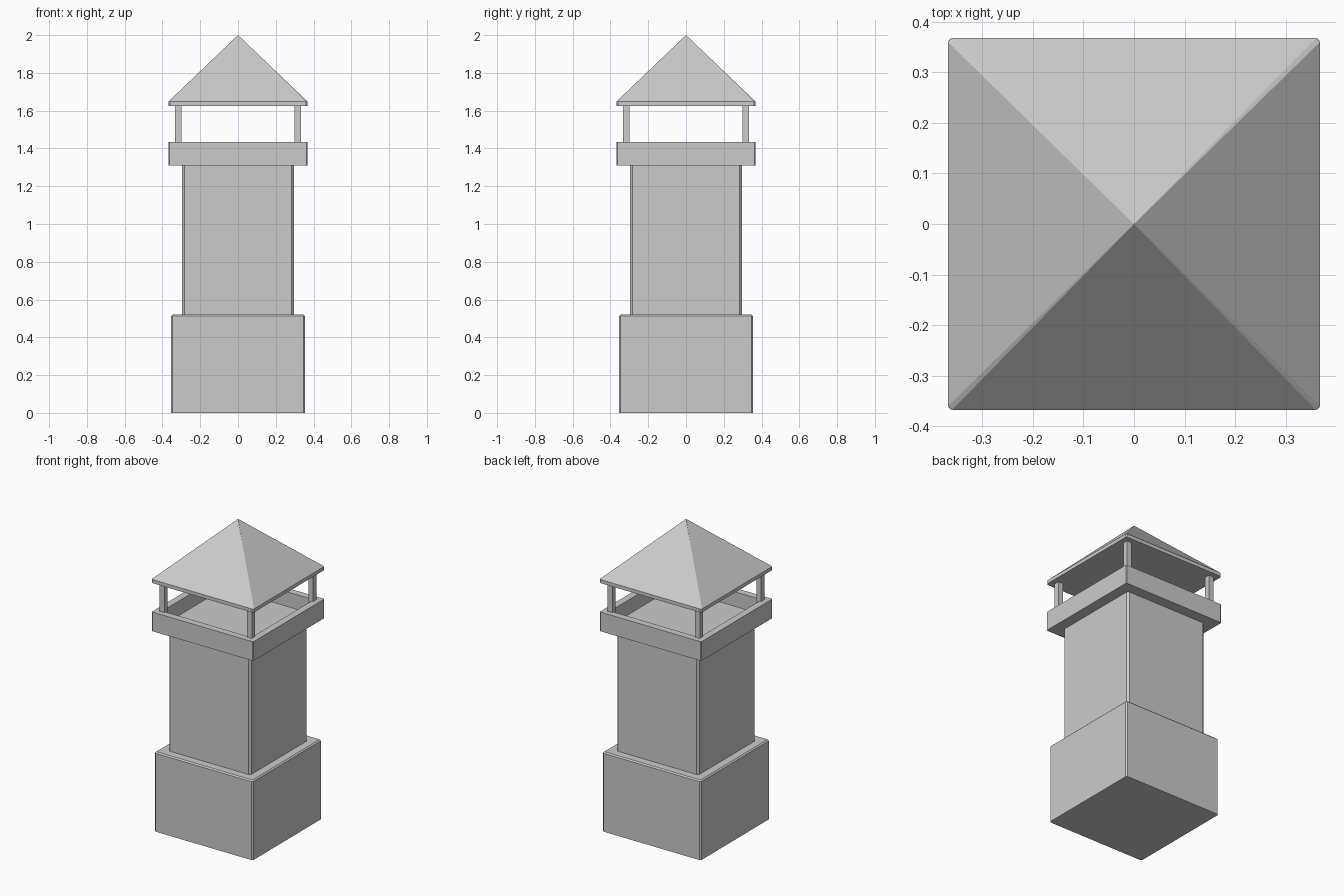
import bpy, bmesh

if "Cube" in bpy.data.objects:
    bpy.data.objects.remove(bpy.data.objects["Cube"])


def make_object(name, bm):
    bmesh.ops.recalc_face_normals(bm, faces=bm.faces[:])
    mesh = bpy.data.meshes.new(name)
    bm.to_mesh(mesh)
    bm.free()
    obj = bpy.data.objects.new(name, mesh)
    bpy.context.collection.objects.link(obj)
    return obj


def outline(half, cut):
    """Square outline with chamfered corners."""
    pts = []
    for sx, sy in ((1, 1), (-1, 1), (-1, -1), (1, -1)):
        a = (sx * half, sy * (half - cut))
        b = (sx * (half - cut), sy * half)
        pts += [a, b] if sx * sy > 0 else [b, a]
    return pts


def tower(name, levels, apex=None):
    """Stack square sections (half width, corner cut, z); cap or bring to a point."""
    bm = bmesh.new()
    rings = [[bm.verts.new((x, y, z)) for x, y in outline(h, c)]
             for h, c, z in levels]
    for lo, hi in zip(rings, rings[1:]):
        for i in range(8):
            j = (i + 1) % 8
            bm.faces.new((lo[i], lo[j], hi[j], hi[i]))
    bm.faces.new(rings[0][::-1])
    top = rings[-1]
    if apex is None:
        bm.faces.new(top)
    else:
        tip = bm.verts.new((0, 0, apex))
        for i in range(8):
            bm.faces.new((top[i], top[(i + 1) % 8], tip))
    return make_object(name, bm)


# Plinth with softened top edge
tower("base", [(0.355, 0.008, 0), (0.355, 0.008, 0.512), (0.347, 0.004, 0.52)])

# Chimney shaft with chamfered corners
tower("shaft", [(0.297, 0.013, 0.52), (0.297, 0.013, 1.31)])

# Collar: outer wall, rim, then recessed tray inside
tower("collar", [(0.367, 0.005, 1.31), (0.367, 0.005, 1.435),
                 (0.322, 0.003, 1.435), (0.322, 0.003, 1.34)])

# Four corner posts holding the roof
for sx, side in ((-1, "left"), (1, "right")):
    for sy, end in ((-1, "front"), (1, "back")):
        bm = bmesh.new()
        bmesh.ops.create_cube(bm, size=1)
        bmesh.ops.scale(bm, vec=(0.034, 0.034, 0.29), verts=bm.verts)
        bmesh.ops.translate(bm, vec=(sx * 0.316, sy * 0.316, 1.483), verts=bm.verts)
        make_object(f"post_{end}_{side}", bm)

# Pyramid roof with a thin vertical edge
tower("roof", [(0.368, 0.008, 1.625), (0.368, 0.008, 1.648)], apex=2.0)
